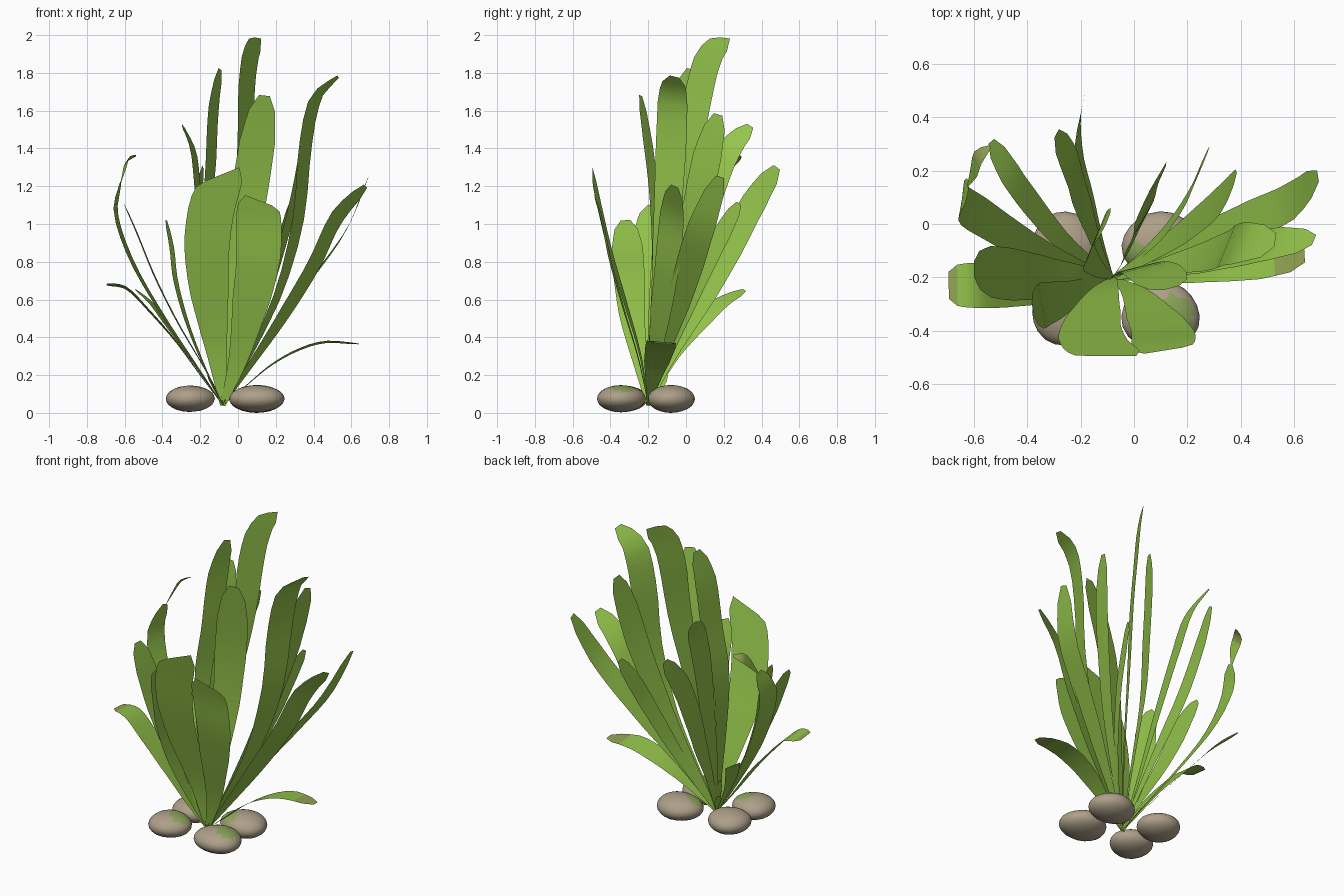
import bpy, bmesh, math, random
from mathutils import Vector

if "Cube" in bpy.data.objects:
    bpy.data.objects.remove(bpy.data.objects["Cube"])

random.seed(3)

def material(name, rgb):
    m = bpy.data.materials.new(name)
    m.diffuse_color = (*rgb, 1)
    m.use_nodes = True
    m.node_tree.nodes["Principled BSDF"].inputs["Base Color"].default_value = m.diffuse_color
    return m

GREEN = material("leaf green", (0.295, 0.55, 0.07))
OLIVE = material("olive leaf tip", (0.29, 0.37, 0.085))
STONE = material("beige stone", (0.42, 0.35, 0.25))
MOSS = material("moss green", (0.26, 0.38, 0.10))

def finish(bm, name, mats):
    me = bpy.data.meshes.new(name)
    bm.to_mesh(me)
    bm.free()
    for m in mats:
        me.materials.append(m)
    for p in me.polygons:
        p.use_smooth = True
    ob = bpy.data.objects.new(name, me)
    bpy.context.collection.objects.link(ob)
    return ob

def spline(pts, t):
    """Catmull-Rom point on the path through pts."""
    n = len(pts) - 1
    i = min(int(t * n), n - 1)
    u = t * n - i
    p1, p2 = pts[i], pts[i + 1]
    p0 = pts[i - 1] if i else 2 * p1 - p2
    p3 = pts[i + 2] if i + 2 <= n else 2 * p2 - p1
    return 0.5 * (2 * p1 + (p2 - p0) * u + (2 * p0 - 5 * p1 + 4 * p2 - p3) * u * u
                  + (3 * p1 - p0 - 3 * p2 + p3) * u ** 3)

STRAP = [(0, .12), (.2, .42), (.45, .85), (.65, 1), (.82, .97), (.94, .72), (1, .3)]
BLUNT = [(0, .12), (.2, .42), (.45, .85), (.65, 1), (.85, 1), (.95, .9), (1, .6)]
LENS = [(0, .1), (.4, 1), (.75, .9), (1, .2)]

def profile(t, table):
    for (a, wa), (b, wb) in zip(table, table[1:]):
        if t <= b:
            return wa + (wb - wa) * (t - a) / (b - a)
    return table[-1][1]

BASE = (-0.08, -0.20, 0.04)

def blade(name, width, side, pts, olive_from=2.0, table=STRAP, rooted=True, steps=16, slant=0):
    """Ribbon leaf: side is the direction of its width, pts its midline;
    slant pushes one corner of the tip ahead of the other."""
    path = [Vector(p) for p in (([BASE] if rooted else []) + pts)]
    side = Vector(side)
    bm = bmesh.new()
    rows = []
    for k in range(steps + 1):
        t = k / steps
        c = spline(path, t)
        tan = (spline(path, min(t + .02, 1)) - spline(path, max(t - .02, 0))).normalized()
        s = (side - tan * side.dot(tan)).normalized() * width * 0.5 * profile(t, table)
        lead = tan * slant * max(0, t - .6) / .4
        rows.append([bm.verts.new(c + (s + lead) * f) for f in (-1, 0, 1)])
    for k, (a, b) in enumerate(zip(rows, rows[1:])):
        for j in range(2):
            f = bm.faces.new((a[j], a[j + 1], b[j + 1], b[j]))
            f.material_index = int(k / steps >= olive_from)
    return finish(bm, name, [GREEN, OLIVE])

# Front leaves
blade("front_left_leaf", .245, (1, .1, 0),
      [(-.11, -.24, .3), (-.145, -.32, .58), (-.165, -.4, .85), (-.14, -.455, 1.08), (-.08, -.495, 1.265)],
      table=BLUNT, slant=.06)
blade("front_right_leaf", .24, (1, .05, 0),
      [(0, -.25, .28), (.06, -.33, .55), (.105, -.4, .8), (.11, -.44, 1.0), (.11, -.475, 1.125)],
      table=BLUNT, slant=-.03)
# Tall middle leaves
blade("middle_leaf", .2, (1, .25, 0),
      [(-.03, -.18, .4), (.02, -.16, .8), (.06, -.17, 1.15), (.1, -.2, 1.42), (.14, -.24, 1.68)])
blade("tallest_leaf", .17, (.5, .85, 0),
      [(-.04, -.14, .5), (0, -.05, 1.0), (.035, .02, 1.4), (.045, .07, 1.7), (.065, .12, 1.88), (.105, .205, 1.985)],
      slant=.02)
blade("back_middle_leaf", .15, (.4, 1, 0),
      [(-.13, -.17, .5), (-.17, -.12, .95), (-.145, -.06, 1.3), (-.13, -.02, 1.6), (-.095, .025, 1.82)])
# Right leaves
blade("right_tall_leaf", .175, (.4, .95, 0),
      [(.06, -.17, .3), (.22, -.13, .65), (.32, -.1, 1.03), (.355, -.08, 1.4), (.41, -.07, 1.66),
       (.53, -.06, 1.78)])
blade("right_wide_leaf", .15, (.35, .9, -.45),
      [(.07, -.17, .26), (.23, -.14, .5), (.4, -.1, .78), (.52, -.075, 1.03), (.675, -.06, 1.2)])
blade("right_back_leaf", .15, (-.15, .9, -.3),
      [(.07, -.14, .27), (.25, -.06, .52), (.42, .01, .75), (.58, .08, .98), (.69, .18, 1.25)])
blade("right_low_leaf", .16, (0, 1, -.08),
      [(.05, -.18, .15), (.17, -.16, .25), (.31, -.14, .33), (.46, -.13, .375), (.64, -.12, .365)],
      olive_from=.85)
blade("back_right_tall_leaf", .16, (.25, .95, -.1),
      [(.05, -.12, .35), (.18, -.03, .7), (.29, .06, 1.1), (.34, .11, 1.35), (.38, .17, 1.58)])
blade("back_right_thin_leaf", .1, (.3, .9, -.5),
      [(.02, -.12, .25), (.12, -.02, .5), (.2, .1, .77), (.24, .19, .95), (.28, .28, 1.11)])
# Left leaves
blade("left_front_leaf", .17, (-.15, 1, 0),
      [(-.18, -.24, .25), (-.27, -.28, .48), (-.33, -.3, .7), (-.35, -.31, .87), (-.38, -.32, 1.02)])
blade("left_middle_leaf", .2, (0, 1, -.1),
      [(-.18, -.2, .24), (-.32, -.2, .48), (-.44, -.19, .72), (-.53, -.18, .94), (-.6, -.17, 1.1)])
blade("left_low_leaf", .17, (0, 1, -.1),
      [(-.2, -.22, .2), (-.33, -.23, .38), (-.47, -.23, .54), (-.59, -.23, .66), (-.695, -.23, .68)],
      table=BLUNT, olive_from=.93)
blade("left_long_leaf", .15, (.15, 1, 0),
      [(-.2, -.17, .22), (-.4, -.08, .52), (-.56, .02, .8), (-.645, .08, 1.05), (-.62, .14, 1.22)])
blade("left_long_leaf_tip", .07, (.35, -.7, .5),
      [(-.625, .14, 1.2), (-.6, .2, 1.29), (-.585, .25, 1.34), (-.54, .29, 1.36)],
      olive_from=.5, table=LENS, rooted=False, steps=6)
blade("left_back_low_leaf", .1, (.2, 1, 0),
      [(-.17, -.14, .17), (-.28, -.05, .33), (-.38, .07, .47), (-.46, .18, .58), (-.535, .31, .65)])
# Back leaves
blade("back_left_leaf", .14, (.25, .95, -.2),
      [(-.13, -.1, .4), (-.17, .02, .8), (-.21, .13, 1.15), (-.235, .22, 1.38), (-.29, .34, 1.52)])
blade("back_leaf", .14, (.15, .66, -.75),
      [(-.12, -.08, .3), (-.16, .07, .57), (-.2, .21, .83), (-.21, .35, 1.1), (-.185, .48, 1.3)])
# Short sprouts at the root
for i, (x, y, z) in enumerate([(-.13, -.16, .27), (-.16, -.1, .2)]):
    blade(f"sprout_{i + 1}", .04, (.4, .9, 0),
          [((x + BASE[0]) / 2, (y + BASE[1]) / 2, z * .6), (x, y, z)], steps=6)

def stone(name, centre, size, moss_dir):
    """Flattened pebble with a mossy patch facing moss_dir."""
    bm = bmesh.new()
    bmesh.ops.create_icosphere(bm, subdivisions=3, radius=1)
    d = Vector(moss_dir).normalized() if moss_dir else None
    for f in bm.faces:
        if d and f.calc_center_median().normalized().dot(d) > .86:
            f.material_index = 1
    ph = random.random() * 6
    for v in bm.verts:
        a = math.atan2(v.co.y, v.co.x)
        k = 1 + .025 * math.sin(3 * a + ph)
        v.co = Vector((v.co.x * size[0] * k + centre[0], v.co.y * size[1] * k + centre[1],
                       v.co.z * size[2] + centre[2]))
    return finish(bm, name, [STONE, MOSS])

# Stones around the root
stone("front_left_stone", (-.255, -.33, .075), (.13, .125, .07), (.5, .1, .85))
stone("front_right_stone", (.1, -.345, .075), (.147, .13, .072), (.4, .1, .8))
stone("back_left_stone", (-.255, -.08, .075), (.13, .125, .07), None)
stone("back_right_stone", (.1, -.08, .074), (.145, .125, .074), (-.6, -.4, .65))
